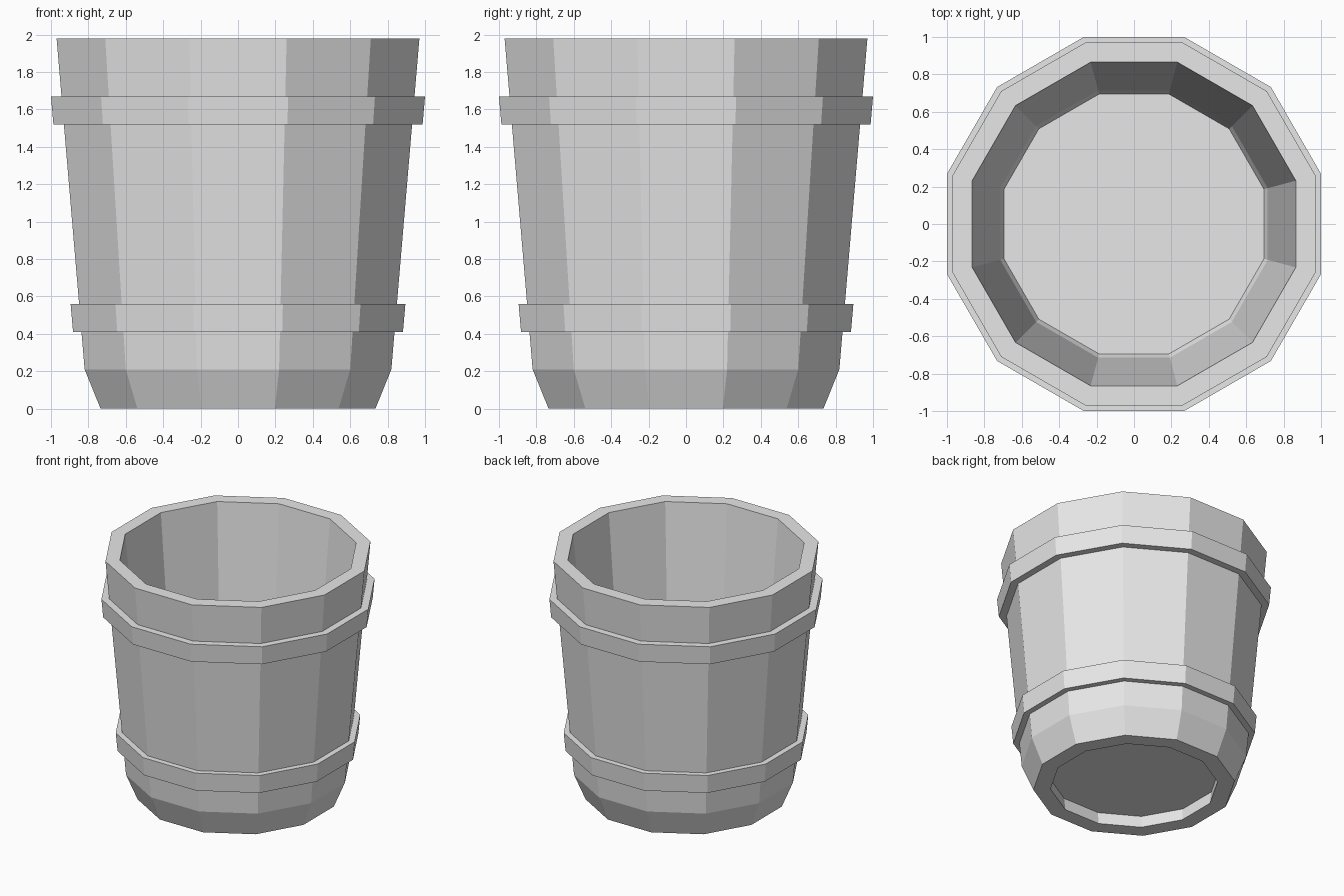
import bpy
import bmesh
from math import cos, sin, pi

SIDES = 12

cube = bpy.data.objects.get("Cube")
if cube:
    bpy.data.objects.remove(cube, do_unlink=True)

# Single light grey finish
grey = bpy.data.materials.new("light_grey")
grey.use_nodes = True
grey.diffuse_color = (0.8, 0.8, 0.8, 1)
grey.node_tree.nodes["Principled BSDF"].inputs["Base Color"].default_value = (0.8, 0.8, 0.8, 1)


def lathe(name, profile, closed):
    """Turn a profile of (flat-to-centre distance, height) into a faceted solid.
    A closed profile makes a ring; an open one is capped at both ends."""
    bm = bmesh.new()
    loops = []
    for distance, z in profile:
        radius = distance / cos(pi / SIDES)
        angles = [(i + 0.5) * 2 * pi / SIDES for i in range(SIDES)]
        loops.append([bm.verts.new((radius * cos(a), radius * sin(a), z)) for a in angles])
    pairs = list(zip(loops, loops[1:]))
    if closed:
        pairs.append((loops[-1], loops[0]))
    else:
        bm.faces.new(loops[0])
        bm.faces.new(loops[-1])
    for a, b in pairs:
        for i in range(SIDES):
            j = (i + 1) % SIDES
            bm.faces.new((a[i], a[j], b[j], b[i]))
    bmesh.ops.recalc_face_normals(bm, faces=bm.faces)
    mesh = bpy.data.meshes.new(name)
    bm.to_mesh(mesh)
    bm.free()
    mesh.materials.append(grey)
    obj = bpy.data.objects.new(name, mesh)
    bpy.context.collection.objects.link(obj)
    return obj


# Bucket: recessed underside, chamfered foot, flared wall, thick rim, inner floor
lathe("bucket_body", [
    (0.62, 0.10), (0.61, 0.0), (0.735, 0.0), (0.82, 0.21), (0.97, 1.98),
    (0.865, 1.98), (0.715, 0.21), (0.695, 0.16),
], closed=False)

# Hoops around the wall
for name, low, high, bottom, top in (
    ("lower_hoop", 0.41, 0.56, 0.882, 0.895),
    ("upper_hoop", 1.52, 1.67, 0.987, 1.0),
):
    lathe(name, [(bottom, low), (top, high), (top - 0.1, high), (bottom - 0.1, low)], closed=True)
